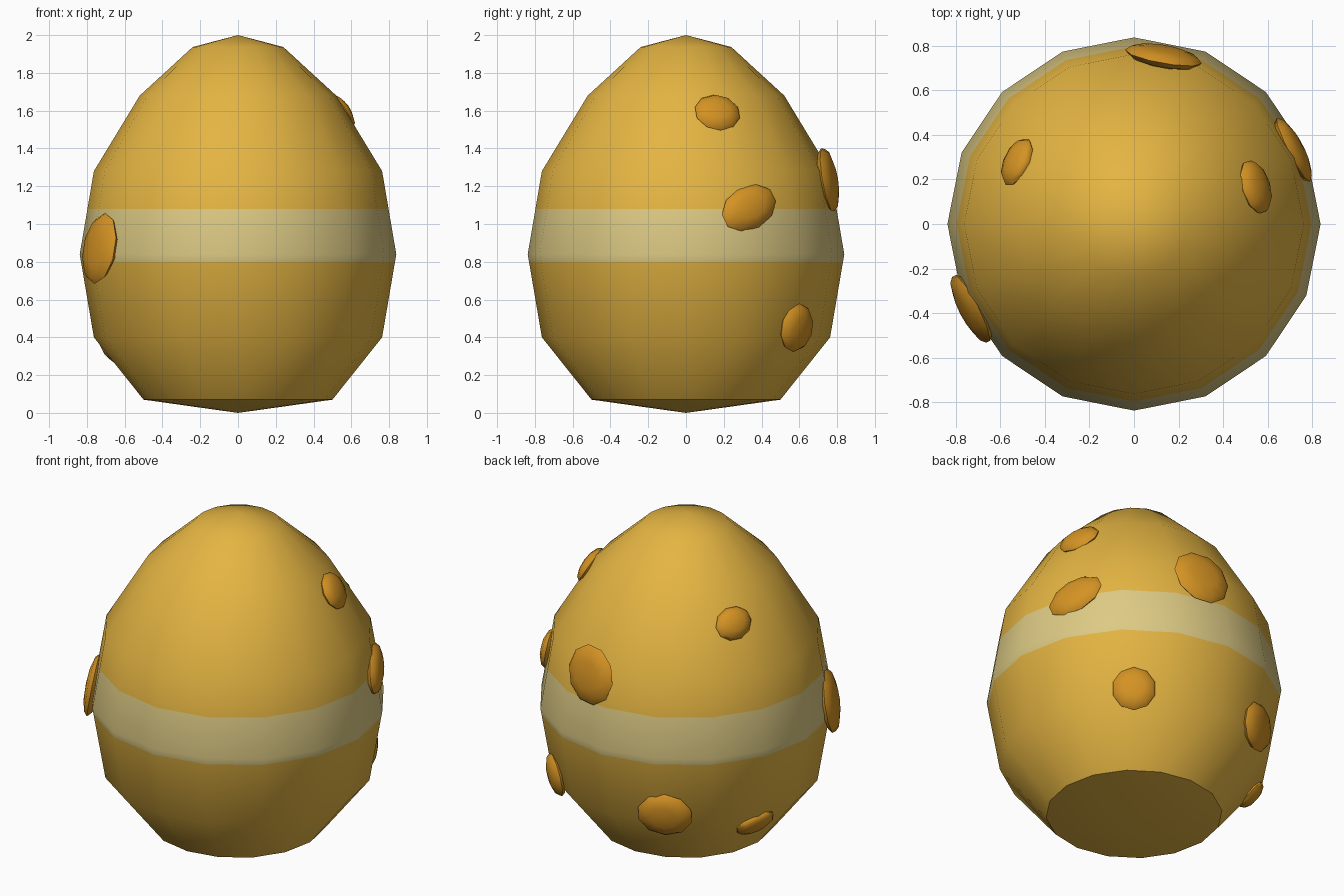
import bpy
import bmesh
from math import radians, cos, sin, tau
from mathutils import Matrix, Vector

cube = bpy.data.objects.get("Cube")
if cube:
    bpy.data.objects.remove(cube)


def make_material(name, rgb):
    mat = bpy.data.materials.new(name)
    mat.use_nodes = True
    mat.diffuse_color = (*rgb, 1)
    mat.node_tree.nodes["Principled BSDF"].inputs["Base Color"].default_value = (*rgb, 1)
    return mat


shell_gold = make_material("shell gold", (0.78, 0.46, 0.055))
band_cream = make_material("band cream", (0.72, 0.59, 0.23))
spot_amber = make_material("spot amber", (0.66, 0.29, 0.017))


def add_object(name, bm, materials, angle):
    mesh = bpy.data.meshes.new(name)
    bmesh.ops.recalc_face_normals(bm, faces=bm.faces)
    bm.to_mesh(mesh)
    bm.free()
    for mat in materials:
        mesh.materials.append(mat)
    obj = bpy.data.objects.new(name, mesh)
    bpy.context.collection.objects.link(obj)
    bpy.ops.object.select_all(action='DESELECT')
    obj.select_set(True)
    bpy.context.view_layer.objects.active = obj
    bpy.ops.object.shade_smooth_by_angle(angle=radians(angle))
    return obj


# Egg shell: a profile of (radius, height) turned in 16 steps
PROFILE = [(0, 0), (0.5, 0.07), (0.763, 0.4), (0.838, 0.84),
           (0.763, 1.28), (0.52, 1.68), (0.24, 1.937), (0, 2.0)]
BAND_LOW, BAND_HIGH = 0.80, 1.08

bm = bmesh.new()
points = [bm.verts.new((r, 0, z)) for r, z in PROFILE]
edges = [bm.edges.new(pair) for pair in zip(points, points[1:])]
bmesh.ops.spin(bm, geom=points + edges, axis=(0, 0, 1), cent=(0, 0, 0),
               angle=tau, steps=16)
bmesh.ops.remove_doubles(bm, verts=bm.verts, dist=0.001)

# Painted band: cut the shell at two heights and colour the faces between
for height in (BAND_LOW, BAND_HIGH):
    bmesh.ops.bisect_plane(bm, geom=bm.verts[:] + bm.edges[:] + bm.faces[:],
                           plane_co=(0, 0, height), plane_no=(0, 0, 1))
for face in bm.faces:
    if BAND_LOW < face.calc_center_median().z < BAND_HIGH:
        face.material_index = 1
add_object("egg_shell", bm, [shell_gold, band_cream], 40)


def shell_frame(azimuth, height):
    """Point on the shell with its sideways, upward and outward axes."""
    for (r0, z0), (r1, z1) in zip(PROFILE, PROFILE[1:]):
        if z0 <= height <= z1:
            break
    radius = r0 + (r1 - r0) * (height - z0) / (z1 - z0)
    a = radians(azimuth)
    radial = Vector((cos(a), sin(a), 0))
    side = Vector((-sin(a), cos(a), 0))
    up = (radial * (r1 - r0) + Vector((0, 0, z1 - z0))).normalized()
    out = side.cross(up)
    centre = radial * radius * 0.99 + Vector((0, 0, height))
    frame = Matrix((side, up, out)).transposed().to_4x4()
    return Matrix.Translation(centre) @ frame


# Raised spots: flattened lenses lying on the shell
# name: azimuth, height, width, length, roll
SPOTS = {
    "upper_left_spot": (17, 1.59, 0.25, 0.22, 0),
    "middle_left_spot": (25, 1.085, 0.34, 0.23, 25),
    "lower_left_spot": (50, 0.45, 0.25, 0.26, 0),
    "upper_back_spot": (80, 1.235, 0.35, 0.35, -20),
    "lower_back_spot": (116, 0.46, 0.32, 0.28, 0),
    "upper_right_spot": (152, 1.55, 0.23, 0.19, 15),
    "lower_right_spot": (159, 0.33, 0.24, 0.19, 25),
    "front_right_spot": (207.5, 0.87, 0.35, 0.38, 0),
}
for name, (azimuth, height, width, length, roll) in SPOTS.items():
    bm = bmesh.new()
    bmesh.ops.create_uvsphere(bm, u_segments=10, v_segments=6, radius=1)
    shape = Matrix.Diagonal((width / 2, length / 2, 0.045, 1))
    turn = Matrix.Rotation(radians(roll), 4, 'Z')
    bm.transform(shell_frame(azimuth, height) @ turn @ shape)
    add_object(name, bm, [spot_amber], 60)
